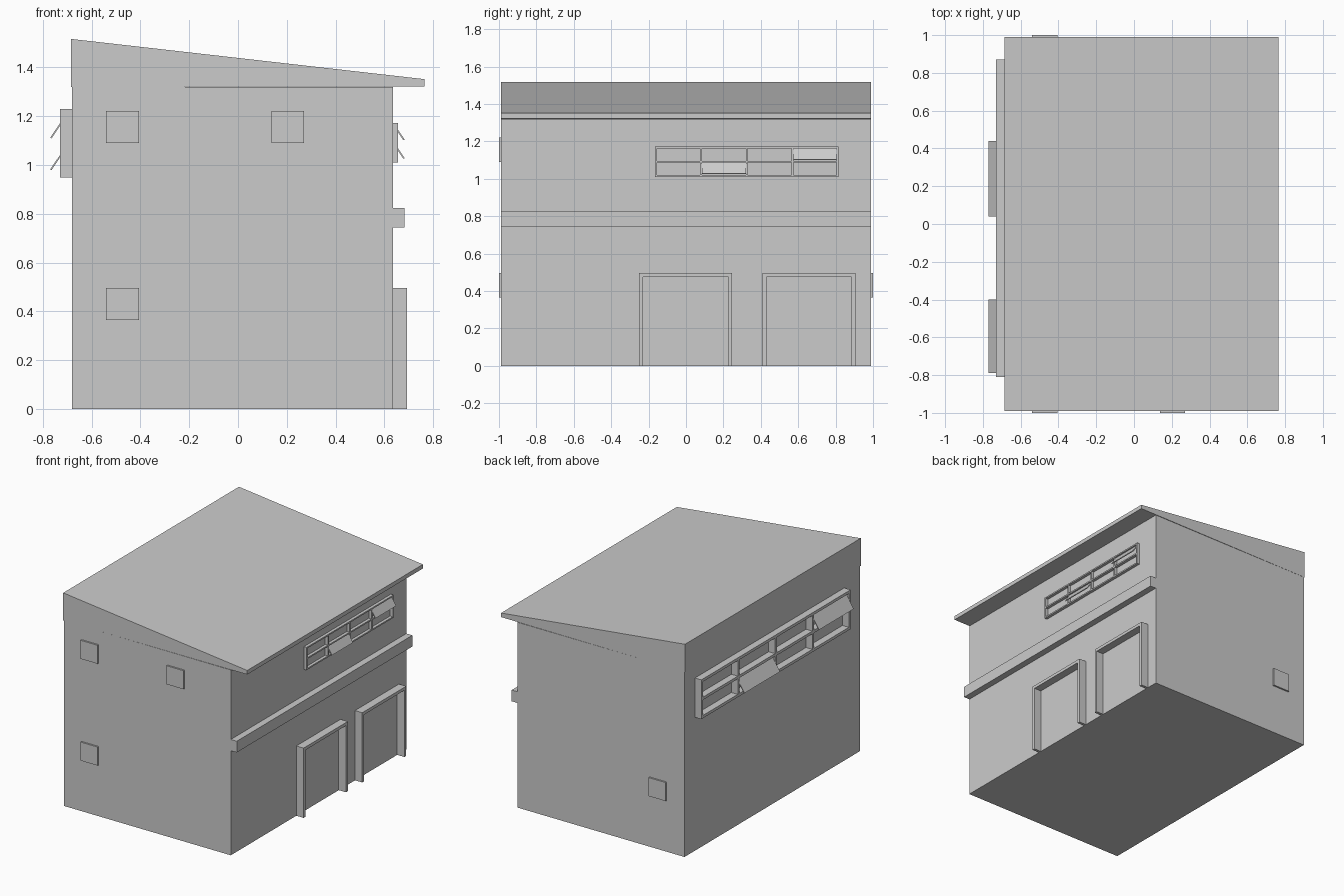
import bpy
import math
from mathutils import Vector

cube = bpy.data.objects.get("Cube")
if cube:
    bpy.data.objects.remove(cube, do_unlink=True)

grey = bpy.data.materials.new("plain grey")
grey.use_nodes = True
COLOUR = (0.6, 0.6, 0.6, 1)
grey.diffuse_color = COLOUR
grey.node_tree.nodes["Principled BSDF"].inputs["Base Color"].default_value = COLOUR

LEFT, RIGHT, HALF, EAVES = -0.68, 0.635, 0.988, 1.32


def make(name, prisms):
    """Mesh made of prisms; each is an (x, z) outline swept from y0 to y1."""
    verts, faces = [], []
    for outline, y0, y1 in prisms:
        n, base = len(outline), len(verts)
        verts += [(x, y, z) for y in (y0, y1) for x, z in outline]
        faces.append([base + i for i in range(n)])
        faces.append([base + n + i for i in reversed(range(n))])
        for i in range(n):
            j = (i + 1) % n
            faces.append([base + j, base + i, base + n + i, base + n + j])
    mesh = bpy.data.meshes.new(name)
    mesh.from_pydata(verts, [], faces)
    mesh.materials.append(grey)
    obj = bpy.data.objects.new(name, mesh)
    bpy.context.collection.objects.link(obj)
    return obj


def box(x0, x1, y0, y1, z0, z1):
    return [(x0, z0), (x1, z0), (x1, z1), (x0, z1)], y0, y1


def window(side, x0, x1, y0, y1, z0, z1, bar, panes):
    """Four by two grid of bars; panes lists the (column, row) left open."""
    x_in, x_out = sorted((x0, x1))
    step = (y1 - y0) / 4
    mid = (z0 + z1) / 2
    rails = [(z0, z0 + bar), (mid - bar / 2, mid + bar / 2), (z1 - bar, z1)]
    bars = [box(x_in, x_out, y0, y1, a, b) for a, b in rails]
    posts = [y0 + bar / 2] + [y0 + step * i for i in (1, 2, 3)] + [y1 - bar / 2]
    for y in posts:
        for low, high in zip(rails, rails[1:]):
            bars.append(box(x_in, x_out, y - bar / 2, y + bar / 2, low[1], high[0]))
    make(side + "_window_frame", bars)

    # Open panes hang from the top of their cell and tilt outwards
    out = 1 if side == "left" else -1
    height = rails[1][0] - rails[0][1]
    for col, row in panes:
        top = Vector((x0 + out * 0.03 * height, rails[row + 1][0]))
        tilt = math.radians(34)
        length = height * 1.11
        down = Vector((out * math.sin(tilt), -math.cos(tilt))) * length
        thick = Vector((out * math.cos(tilt), math.sin(tilt))) * 0.006
        if side == "right":
            top.x -= 0.013
        corners = [top, top + down, top + down + thick, top + thick]
        if out < 0:
            corners.reverse()
        make(side + "_window_open_pane", [([tuple(c) for c in corners],
             posts[col] + bar / 2, posts[col + 1] - bar / 2)])


# Main block, wedge roof and ledge
make("building_body", [box(LEFT, RIGHT, -HALF, HALF, 0, EAVES)])
make("sloped_roof", [([(-0.685, EAVES), (0.765, EAVES + 0.003), (0.765, 1.352),
                       (-0.685, 1.517)], -HALF - 0.001, HALF + 0.001)])
make("wall_ledge", [box(RIGHT, 0.682, -HALF, HALF, 0.745, 0.825)])

# Doorway surrounds
for y0, y1 in ((-0.25, 0.247), (0.41, 0.905)):
    make("door_frame", [box(RIGHT, 0.692, y0, y0 + 0.02, 0, 0.475),
                        box(RIGHT, 0.692, y1 - 0.02, y1, 0, 0.475),
                        box(RIGHT, 0.692, y0, y1, 0.475, 0.497)])

# Banded windows on both long walls
window("left", RIGHT, 0.656, -0.165, 0.815, 1.01, 1.172, 0.01, [(1, 0), (3, 1)])
window("right", LEFT, -0.73, -0.81, 0.87, 0.95, 1.23, 0.02, [(2, 0), (0, 1)])

# Square plates on the end walls
for x, z, y in ((-0.54, 1.09, -1), (0.137, 1.09, -1), (-0.54, 0.365, -1), (-0.54, 0.365, 1)):
    y0, y1 = sorted((y, math.copysign(HALF, y)))
    make("wall_plate", [box(x, x + 0.134, y0, y1, z, z + 0.132)])
